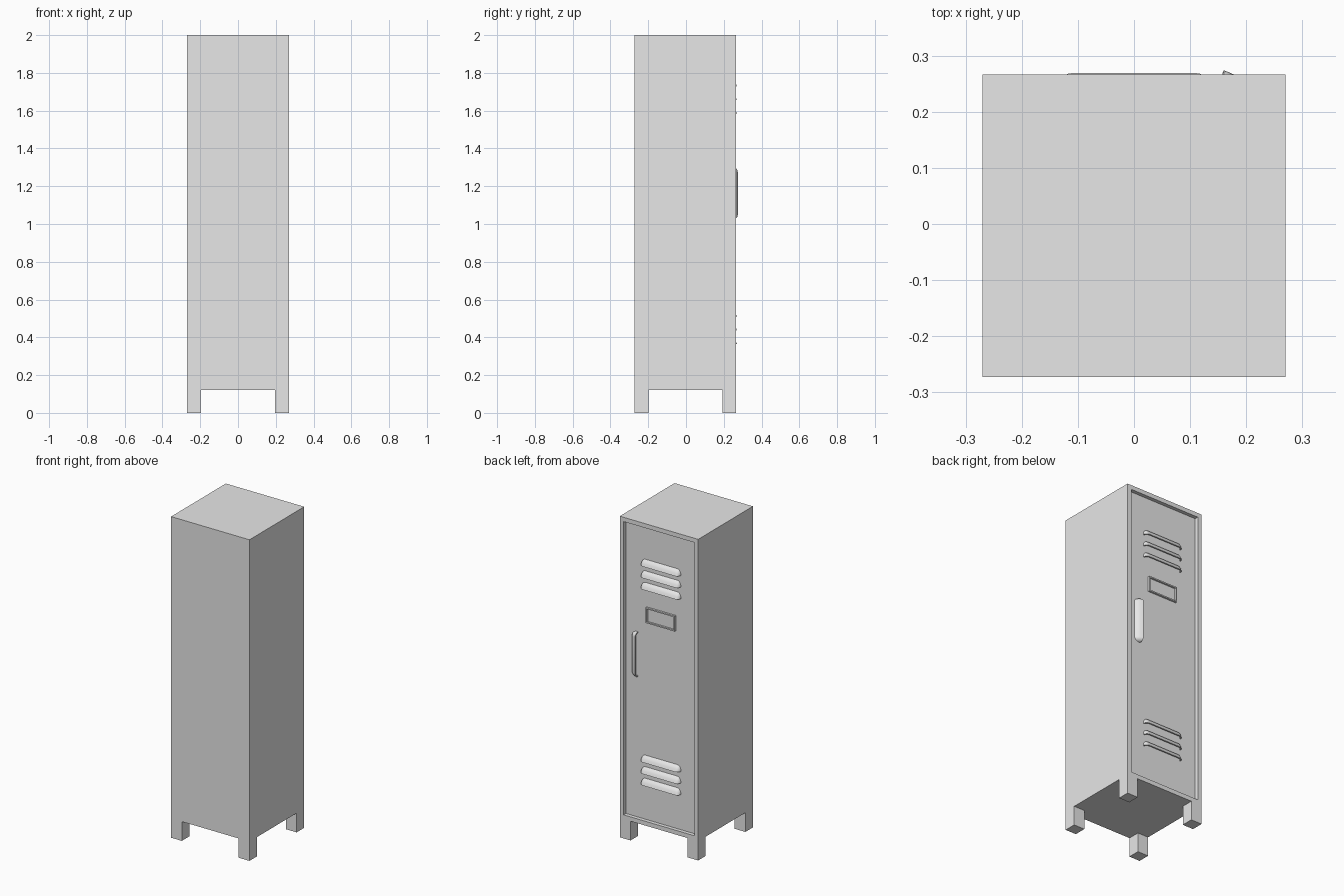
import bpy, bmesh, math
from mathutils import Matrix, Vector

if "Cube" in bpy.data.objects:
    bpy.data.objects.remove(bpy.data.objects["Cube"], do_unlink=True)

grey = bpy.data.materials.new("light grey metal")
grey.use_nodes = True
COLOR = (0.8, 0.8, 0.8, 1)
grey.diffuse_color = COLOR
grey.node_tree.nodes["Principled BSDF"].inputs["Base Color"].default_value = COLOR

HALF = 0.27            # half width of the cabinet
BACK, FACE = -0.273, 0.266   # plain side and door-frame side
FOOT = 0.12            # leg height
DOOR = 0.243           # plane of the recessed door


def finish(name, bm):
    mesh = bpy.data.meshes.new(name)
    bm.to_mesh(mesh)
    bm.free()
    obj = bpy.data.objects.new(name, mesh)
    mesh.materials.append(grey)
    bpy.context.collection.objects.link(obj)
    return obj


def box(name, low, high, rim=0, sink=0):
    """Box between two corners, with an optional recess in its +y face."""
    low, high = Vector(low), Vector(high)
    bm = bmesh.new()
    place = Matrix.Translation((low + high) / 2) @ Matrix.Diagonal((*(high - low), 1))
    bmesh.ops.create_cube(bm, size=1, matrix=place)
    if rim:
        bm.normal_update()
        face = max(bm.faces, key=lambda f: f.normal.y)
        bmesh.ops.inset_region(bm, faces=[face], thickness=rim)
        # A second inset of zero width makes the walls of the recess
        bmesh.ops.inset_region(bm, faces=[face], thickness=0)
        bmesh.ops.translate(bm, verts=face.verts, vec=(0, -sink, 0))
    return finish(name, bm)


def hood(name, half, width, depth, place, corner=0.026, steps=6):
    """Pressed metal hood with rounded ends, open along its lip."""
    bm = bmesh.new()
    arc = [math.pi / 2 * i / steps for i in range(steps + 1)]
    path = [(-half + corner * (1 - math.cos(a)), math.sin(a)) for a in arc]
    path += [(-x, m) for x, m in reversed(path)]
    profile = [(1, 0), (0.76, 0.45), (0.46, 0.78), (0, 1)]
    rows = [[bm.verts.new((x, depth * m * a, width * m * b)) for a, b in profile]
            for x, m in path]
    for r, s in zip(rows, rows[1:]):
        for k in range(len(profile) - 1):
            bm.faces.new((r[k], r[k + 1], s[k + 1], s[k]))
    bmesh.ops.remove_doubles(bm, verts=bm.verts, dist=1e-5)
    obj = finish(name, bm)
    obj.matrix_world = place
    shell = obj.modifiers.new("shell", "SOLIDIFY")
    shell.thickness = 0.006
    shell.offset = -1
    bpy.ops.object.select_all(action="DESELECT")
    obj.select_set(True)
    bpy.context.view_layer.objects.active = obj
    bpy.ops.object.modifier_apply(modifier="shell")
    bpy.ops.object.shade_smooth_by_angle(angle=math.radians(35))
    return obj


# Cabinet with the recessed door
box("cabinet", (-HALF, BACK, FOOT), (HALF, FACE, 2), rim=0.038, sink=FACE - DOOR)

# Four square legs
LEG = 0.074
for side, x in (("right", -HALF), ("left", HALF - LEG)):
    for end, y in (("front", BACK), ("back", FACE - LEG)):
        box(f"{end}_{side}_leg", (x, y, 0), (x + LEG, y + LEG, FOOT))

# Upper and lower vent louvers
for group, top in (("upper", 1.73), ("lower", 0.51)):
    for i in range(3):
        place = Matrix.Translation((0, DOOR, top - 0.072 * i))
        hood(f"{group}_louver_{i + 1}", 0.136, 0.036, 0.026, place)

# Card holder: a raised rim around a flat panel
box("card_holder", (-0.1, DOOR - 0.01, 1.376), (0.1, DOOR + 0.012, 1.472),
    rim=0.011, sink=0.011)

# Upright pull handle, open towards the middle of the door
place = Matrix.Translation((0.16, DOOR, 1.162)) @ Matrix.Rotation(math.pi / 2, 4, "Y")
hood("door_handle", 0.14, 0.04, 0.031, place)
